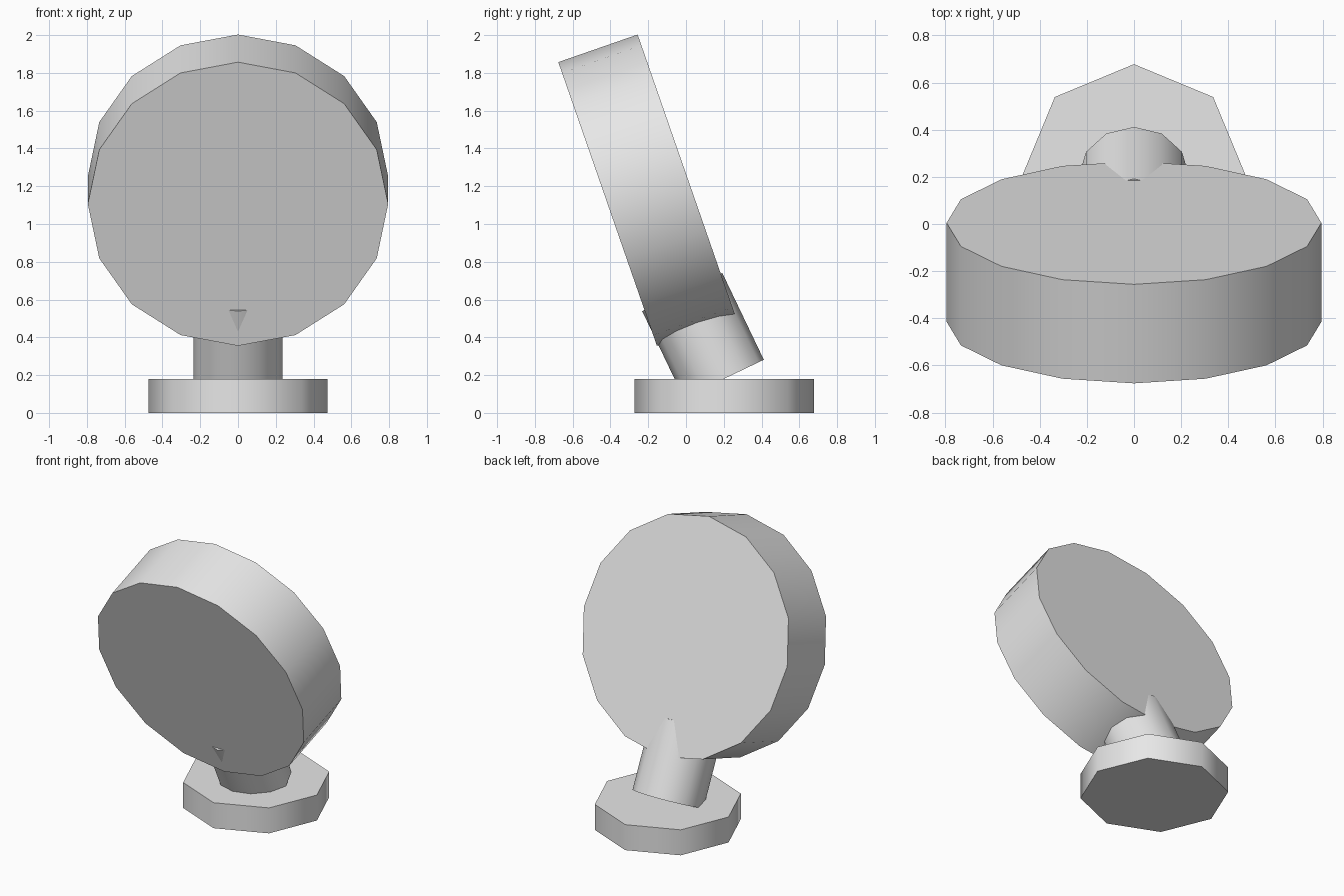
import bpy
import math
from mathutils import Vector

cube = bpy.data.objects.get("Cube")
if cube:
    bpy.data.objects.remove(cube, do_unlink=True)

# Single plain grey
grey = bpy.data.materials.new("plain grey")
grey.use_nodes = True
colour = (0.8, 0.8, 0.8, 1)
grey.diffuse_color = colour
grey.node_tree.nodes["Principled BSDF"].inputs["Base Color"].default_value = colour


def cylinder(name, sides, radius, start, end):
    """Smooth-sided cylinder between two (y, z) points, with a vertex in the x = 0 plane."""
    a, b = Vector((0, *start)), Vector((0, *end))
    axis = b - a
    tilt = math.atan2(-axis.y, axis.z)
    bpy.ops.mesh.primitive_cylinder_add(
        vertices=sides, radius=radius, depth=axis.length,
        location=(a + b) / 2, rotation=(tilt, 0, 0))
    obj = bpy.context.object
    obj.name = name
    obj.data.materials.append(grey)
    bpy.ops.object.shade_smooth_by_angle(angle=math.radians(50))
    return obj


# Octagonal foot, leaning stem and tilted round head
cylinder("base", 8, 0.475, (0.203, 0), (0.203, 0.18))
cylinder("stem", 12, 0.235, (0.2, 0.18), (-0.02, 0.64))
cylinder("head_disc", 16, 0.795, (-0.415, 1.106), (0.005, 1.252))
